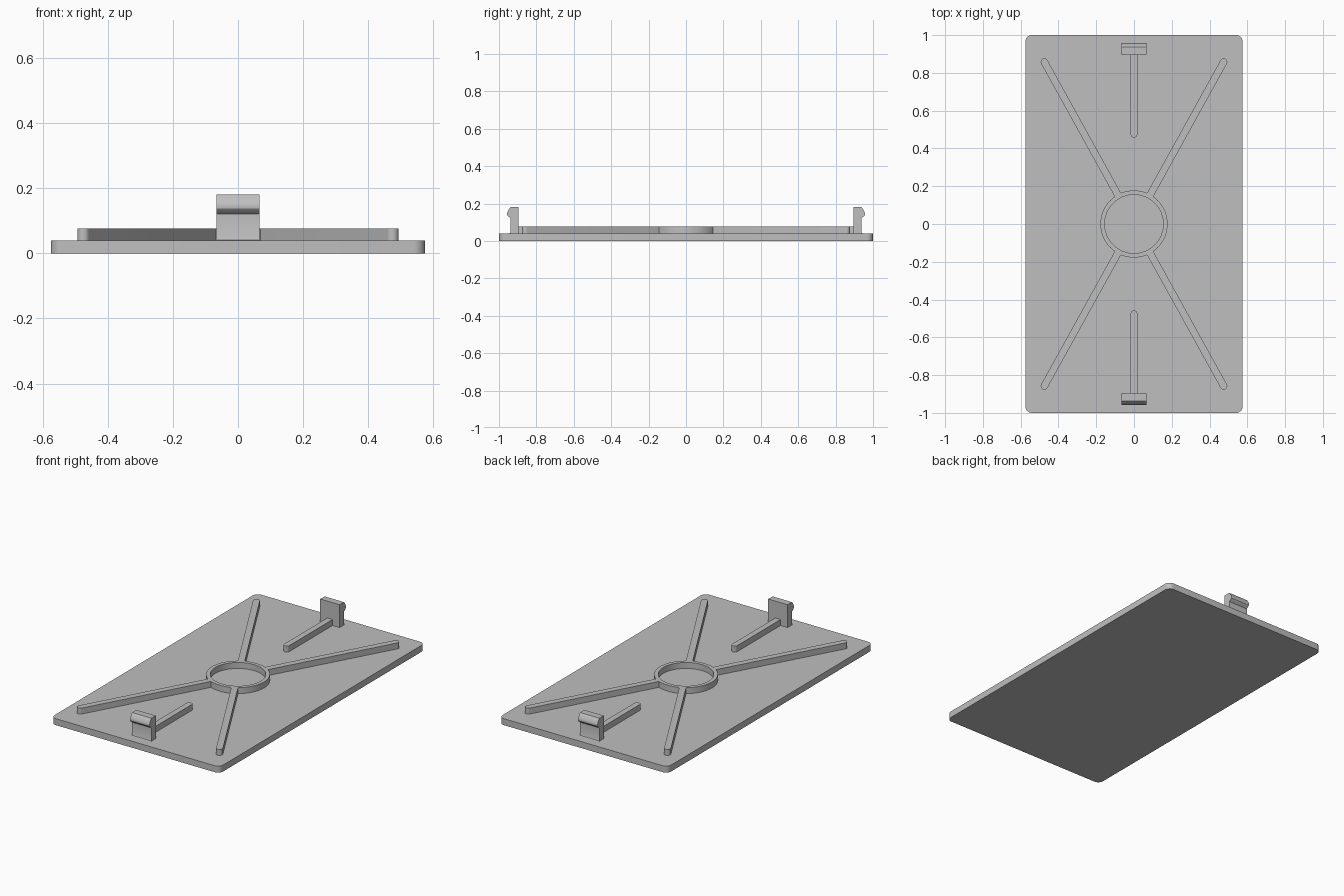
import bpy, bmesh
from math import sin, cos, pi, atan2, hypot
from mathutils import Matrix, Vector

if "Cube" in bpy.data.objects:
    bpy.data.objects.remove(bpy.data.objects["Cube"])

grey = bpy.data.materials.new("plain grey plastic")
grey.use_nodes = True
COLOUR = (0.52, 0.52, 0.52, 1)
grey.diffuse_color = COLOUR
grey.node_tree.nodes["Principled BSDF"].inputs["Base Color"].default_value = COLOUR

PLATE_TOP, RIB_TOP = 0.04, 0.077
RIB_HALF = 0.019


def finish(name, bm, smooth=True):
    bmesh.ops.recalc_face_normals(bm, faces=bm.faces[:])
    mesh = bpy.data.meshes.new(name)
    bm.to_mesh(mesh)
    bm.free()
    mesh.materials.append(grey)
    obj = bpy.data.objects.new(name, mesh)
    bpy.context.collection.objects.link(obj)
    if smooth:
        bpy.ops.object.select_all(action="DESELECT")
        obj.select_set(True)
        bpy.context.view_layer.objects.active = obj
        bpy.ops.object.shade_smooth_by_angle(angle=pi / 6)
    return obj


def prism(name, outline, depth, matrix=Matrix()):
    """Extrude a flat outline along its local z and place it."""
    bm = bmesh.new()
    face = bm.faces.new([bm.verts.new((x, y, 0)) for x, y in outline])
    ext = bmesh.ops.extrude_face_region(bm, geom=[face])
    verts = [v for v in ext["geom"] if isinstance(v, bmesh.types.BMVert)]
    bmesh.ops.translate(bm, verts=verts, vec=(0, 0, depth))
    bm.transform(matrix)
    return finish(name, bm)


def arc(cx, cy, r, start, end, steps):
    return [(cx + r * cos(start + (end - start) * i / steps),
             cy + r * sin(start + (end - start) * i / steps)) for i in range(steps + 1)]


def rib(name, start, end, angle, half):
    """Bar with a square start and a rounded end, turned about the centre."""
    outline = [(start, -half)] + arc(end - half, 0, half, -pi / 2, pi / 2, 12) + [(start, half)]
    place = Matrix.Translation((0, 0, PLATE_TOP)) @ Matrix.Rotation(angle, 4, "Z")
    return prism(name, outline, RIB_TOP - PLATE_TOP, place)


# Cover plate with rounded corners
W, L, R = 0.575, 1.0, 0.035
corners = []
for i, (sx, sy) in enumerate([(1, 1), (-1, 1), (-1, -1), (1, -1)]):
    corners += arc(sx * (W - R), sy * (L - R), R, i * pi / 2, (i + 1) * pi / 2, 8)
prism("cover_plate", corners, PLATE_TOP)

# Central ring, swept from a rectangular section
bm = bmesh.new()
section = [(0.155, PLATE_TOP), (0.178, PLATE_TOP), (0.178, RIB_TOP), (0.155, RIB_TOP)]
ring = [bm.verts.new((r, 0, z)) for r, z in section]
edges = [bm.edges.new((ring[i], ring[(i + 1) % 4])) for i in range(4)]
bmesh.ops.spin(bm, geom=ring + edges, cent=(0, 0, 0), axis=(0, 0, 1),
               angle=2 * pi, steps=64, use_merge=True)
bmesh.ops.remove_doubles(bm, verts=bm.verts[:], dist=0.0001)
finish("centre_ring", bm)

# Four diagonal ribs reaching towards the corners
reach = hypot(0.475, 0.858) + RIB_HALF
for fb, sy in (("back", 1), ("front", -1)):
    for lr, sx in (("left", 1), ("right", -1)):
        rib(f"diagonal_rib_{fb}_{lr}", 0.174, reach, atan2(sy * 0.858, sx * 0.475), RIB_HALF)

# Snap clips at both ends, each braced by a short rib
clip = [(0.895, 0.04), (0.945, 0.04), (0.940, 0.042), (0.938, 0.047), (0.938, 0.122),
        (0.951, 0.132), (0.956, 0.138), (0.957, 0.146), (0.955, 0.154),
        (0.942, 0.177), (0.937, 0.181), (0.895, 0.181)]
CLIP_HALF = 0.066
for fb, turn in (("back", 0), ("front", pi)):
    # profile x becomes y, profile y becomes z, depth becomes x
    upright = Matrix(((0, 0, 1, -CLIP_HALF), (1, 0, 0, 0), (0, 1, 0, 0), (0, 0, 0, 1)))
    spin = Matrix.Rotation(turn, 4, "Z")
    prism(f"snap_clip_{fb}", clip, 2 * CLIP_HALF, spin @ upright)
    # short rib points inwards from the clip
    half = 0.018
    outline = [(half, 0.9)] + arc(0, 0.457 + half, half, 0, -pi, 12) + [(-half, 0.9)]
    prism(f"brace_rib_{fb}", outline, RIB_TOP - PLATE_TOP,
          spin @ Matrix.Translation((0, 0, PLATE_TOP)))
